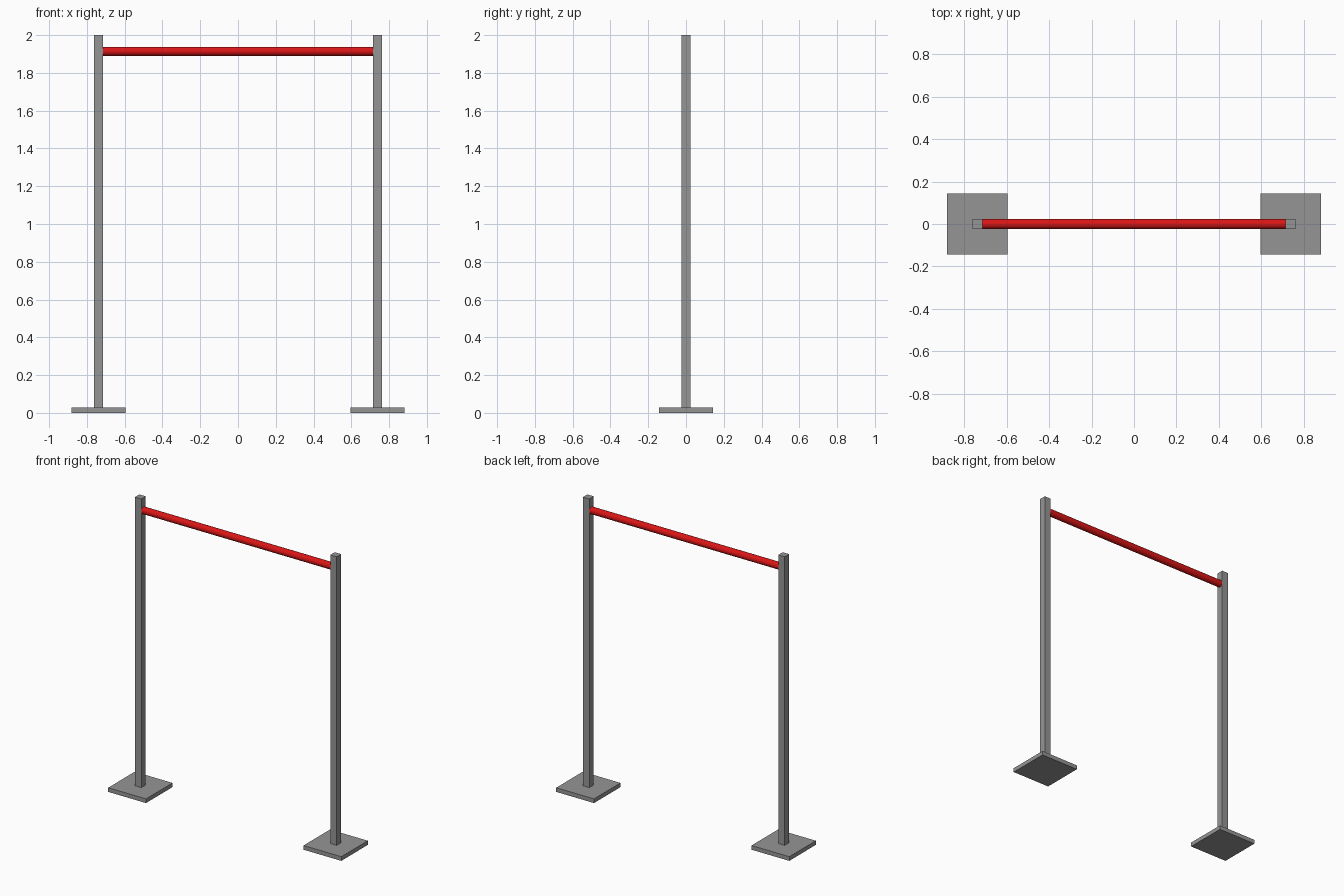
import bpy
import math

if "Cube" in bpy.data.objects:
    bpy.data.objects.remove(bpy.data.objects["Cube"])


def make_material(name, colour):
    mat = bpy.data.materials.new(name)
    mat.use_nodes = True
    mat.diffuse_color = colour
    mat.node_tree.nodes["Principled BSDF"].inputs["Base Color"].default_value = colour
    return mat


grey = make_material("grey_metal", (0.3, 0.3, 0.3, 1))
red = make_material("red_paint", (0.7, 0.008, 0.008, 1))

HEIGHT = 2.0
POST = 0.0476        # side of the square post
BASE = 0.2857        # side of the square foot plate
THICK = 0.0286       # foot plate thickness
POST_X = 0.738       # post centre
BAR_Z = 1.914


def box(name, size, location, mat):
    bpy.ops.mesh.primitive_cube_add(size=1, location=location)
    obj = bpy.context.object
    obj.name = name
    obj.scale = size
    bpy.ops.object.transform_apply(location=False, rotation=False, scale=True)
    obj.data.materials.append(mat)


# Foot plate and upright on each side
for side, sign in (("left", 1), ("right", -1)):
    box(side + "_base_plate", (BASE, BASE, THICK), (sign * POST_X, 0, THICK / 2), grey)
    box(side + "_post", (POST, POST, HEIGHT - THICK),
        (sign * POST_X, 0, (HEIGHT + THICK) / 2), grey)

# Round bar between the inner post faces
bpy.ops.mesh.primitive_cylinder_add(
    vertices=32, radius=POST / 2, depth=2 * POST_X - POST,
    location=(0, 0, BAR_Z), rotation=(0, math.pi / 2, 0))
bar = bpy.context.object
bar.name = "crossbar"
bar.data.materials.append(red)
bpy.ops.object.shade_smooth_by_angle(angle=math.radians(30))
